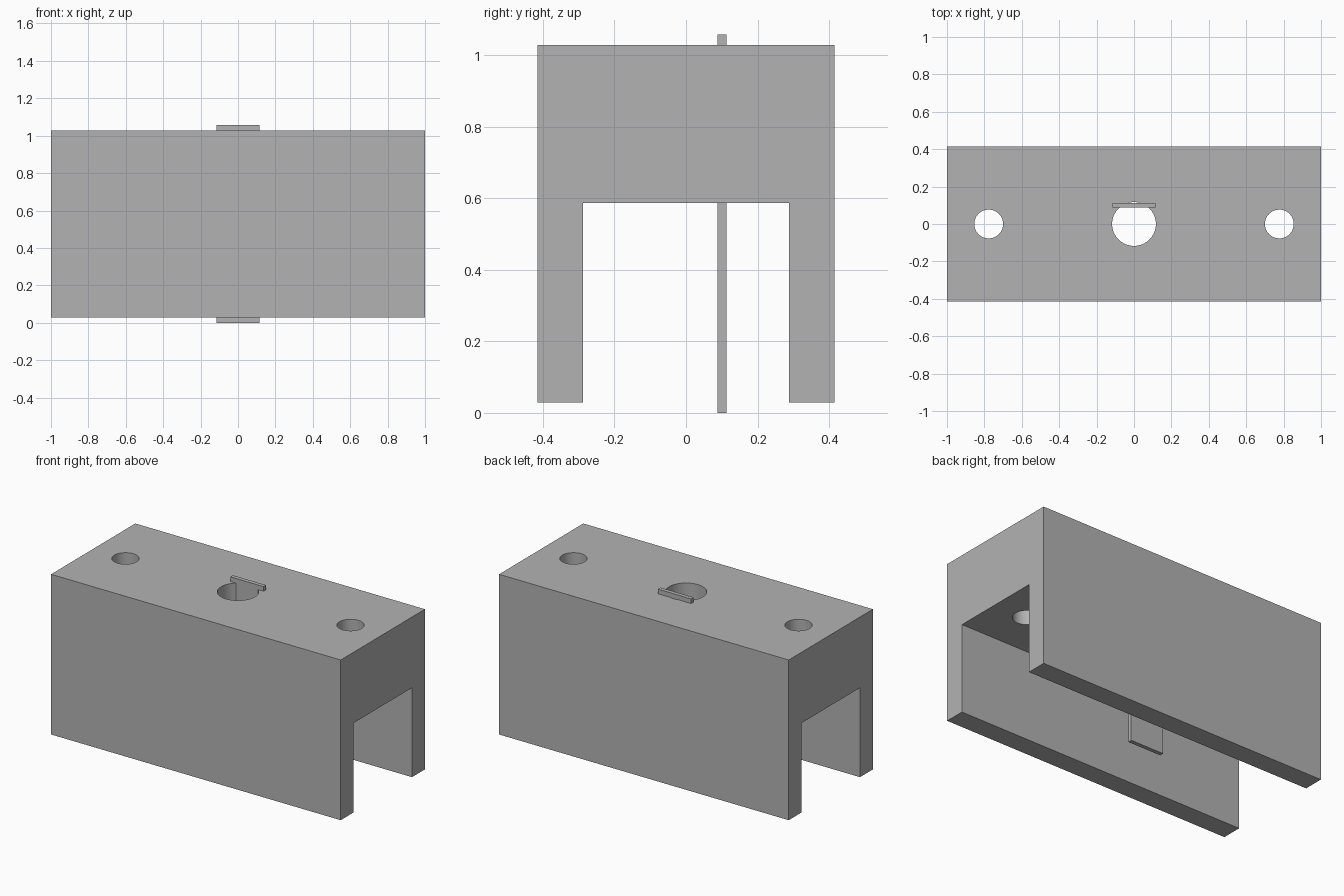
import bpy
import bmesh
from math import radians

cube = bpy.data.objects.get("Cube")
if cube:
    bpy.data.objects.remove(cube, do_unlink=True)

# Single grey finish
grey = bpy.data.materials.new("Grey")
grey.use_nodes = True
colour = (0.45, 0.45, 0.45, 1)
grey.diffuse_color = colour
grey.node_tree.nodes["Principled BSDF"].inputs["Base Color"].default_value = colour


def make_object(name, bm):
    bmesh.ops.recalc_face_normals(bm, faces=bm.faces)
    mesh = bpy.data.meshes.new(name)
    bm.to_mesh(mesh)
    bm.free()
    mesh.materials.append(grey)
    obj = bpy.data.objects.new(name, mesh)
    bpy.context.collection.objects.link(obj)
    return obj


def extrude_profile(name, points, half_length):
    """Extrude a closed (y, z) outline along x, centred on x = 0."""
    bm = bmesh.new()
    face = bm.faces.new([bm.verts.new((-half_length, y, z)) for y, z in points])
    extruded = bmesh.ops.extrude_face_region(bm, geom=[face])["geom"]
    verts = [v for v in extruded if isinstance(v, bmesh.types.BMVert)]
    bmesh.ops.translate(bm, verts=verts, vec=(2 * half_length, 0, 0))
    return make_object(name, bm)


def drill(target, x, radius):
    """Bore a vertical round hole through the top of the target."""
    bm = bmesh.new()
    bmesh.ops.create_cone(bm, cap_ends=True, segments=64,
                          radius1=radius, radius2=radius, depth=1)
    bmesh.ops.translate(bm, verts=bm.verts, vec=(x, 0, 0.9))
    cutter = make_object("hole_cutter", bm)
    cutter.hide_render = True
    mod = target.modifiers.new("hole", 'BOOLEAN')
    mod.operation = 'DIFFERENCE'
    mod.solver = 'EXACT'
    mod.object = cutter
    bpy.ops.object.select_all(action='DESELECT')
    bpy.context.view_layer.objects.active = target
    target.select_set(True)
    bpy.ops.object.modifier_apply(modifier=mod.name)
    bpy.data.objects.remove(cutter, do_unlink=True)


# Channel block: thick top with two side walls
outer, inner = 0.415, 0.288
bottom, slot_top, top = 0.029, 0.587, 1.029
right_half = [(inner, slot_top), (inner, bottom), (outer, bottom), (outer, top)]
left_half = [(-y, z) for y, z in reversed(right_half)]
block = extrude_profile("channel_block", right_half + left_half, 1.0)

# Central bore and two mounting holes
for x, radius in ((0, 0.117), (-0.777, 0.077), (0.777, 0.077)):
    drill(block, x, radius)
bpy.ops.object.shade_smooth_by_angle(angle=radians(30))

# Thin upright blade through the central bore
near, far, blade_top = 0.088, 0.113, 1.058
extrude_profile("blade", [(near, 0), (far, 0), (far, blade_top), (near, blade_top)], 0.115)
